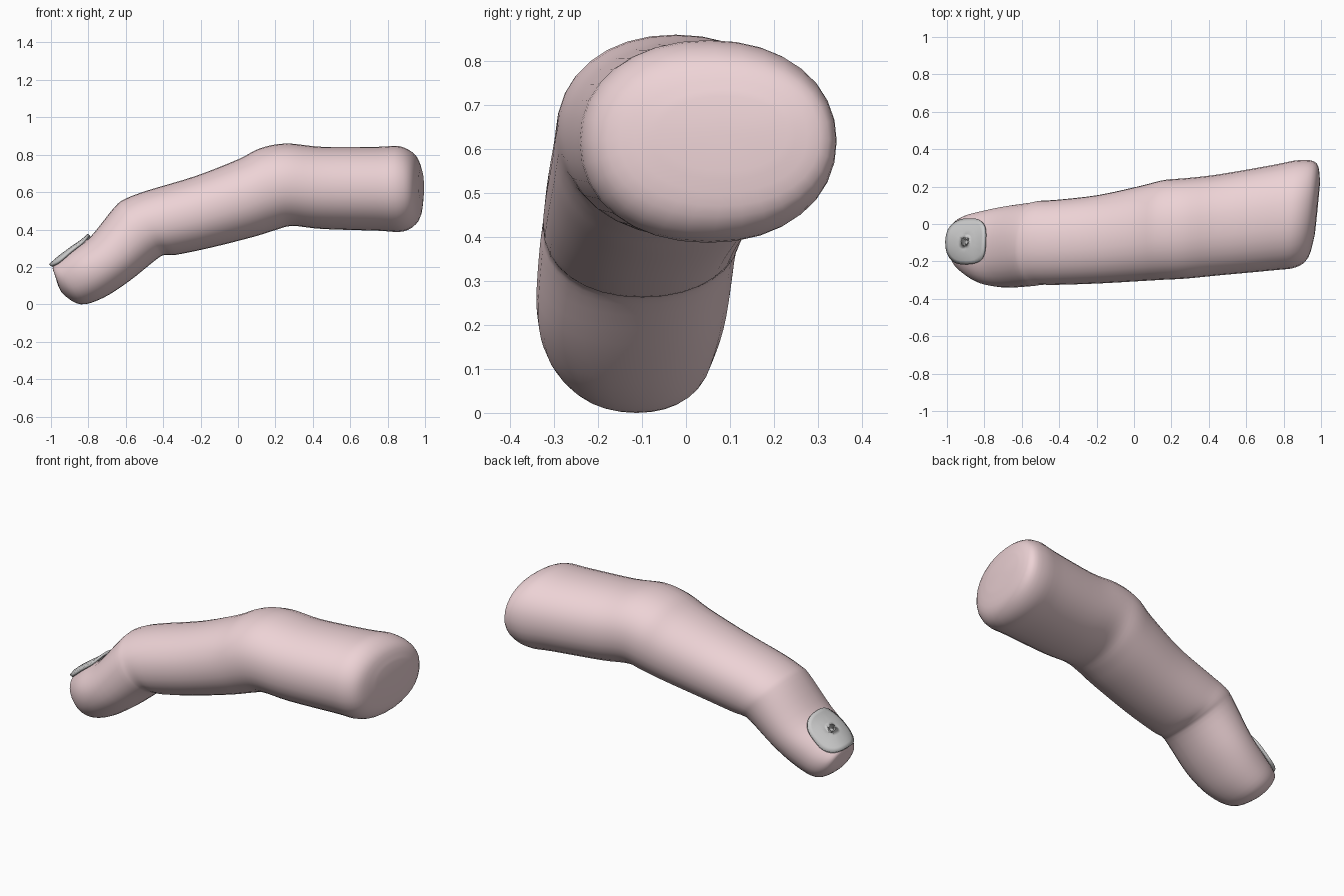
import bpy, bmesh, math
from mathutils import Vector
from mathutils.bvhtree import BVHTree

if "Cube" in bpy.data.objects:
    bpy.data.objects.remove(bpy.data.objects["Cube"])

SIDES, STEPS = 32, 4

# Cross-sections: top x, top z, bottom x, bottom z, y min, y max, slant
SECTIONS = [
    (-0.982, 0.165, -0.962, 0.10, -0.14, -0.06, 0),
    (-0.990, 0.200, -0.930, 0.05, -0.21, 0.005, 0),
    (-0.955, 0.235, -0.840, 0.00, -0.27, 0.045, 0),
    (-0.890, 0.285, -0.720, 0.035, -0.32, 0.07, 0),
    (-0.790, 0.360, -0.580, 0.125, -0.34, 0.095, 0),
    (-0.660, 0.520, -0.430, 0.245, -0.332, 0.115, 0),
    (-0.600, 0.565, -0.385, 0.264, -0.325, 0.125, 0),
    (-0.480, 0.610, -0.330, 0.265, -0.325, 0.13, 0),
    (-0.230, 0.685, -0.150, 0.302, -0.318, 0.155, 0),
    (0.000, 0.775, 0.080, 0.360, -0.305, 0.205, 0),
    (0.120, 0.835, 0.200, 0.397, -0.298, 0.235, 0),
    (0.260, 0.860, 0.290, 0.419, -0.292, 0.245, 0),
    (0.450, 0.842, 0.450, 0.403, -0.275, 0.265, 0),
    (0.740, 0.842, 0.740, 0.394, -0.248, 0.315, 0),
    (0.865, 0.845, 0.885, 0.390, -0.232, 0.342, 0.04),
    (0.945, 0.800, 0.962, 0.445, -0.180, 0.325, 0.09),
    (0.978, 0.720, 0.982, 0.550, -0.060, 0.230, 0.10),
]


def spline(p, i, t):
    """Catmull-Rom blend between section i and i + 1."""
    a, b = p[max(i - 1, 0)], p[i]
    c, d = p[i + 1], p[min(i + 2, len(p) - 1)]
    return [0.5 * (2 * q + (r - o) * t + (2 * o - 5 * q + 4 * r - s) * t * t
                   + (3 * q - o - 3 * r + s) * t ** 3)
            for o, q, r, s in zip(a, b, c, d)]


def rounded(angle, power):
    c, s = math.cos(angle), math.sin(angle)
    return (math.copysign(abs(c) ** (2 / power), c),
            math.copysign(abs(s) ** (2 / power), s))


def ring(bm, sec):
    tx, tz, bx, bz, y0, y1, slant = sec
    verts = []
    for k in range(SIDES):
        c, s = rounded(2 * math.pi * k / SIDES, 2.15)
        dy = s * (y1 - y0) / 2
        verts.append(bm.verts.new(((tx + bx) / 2 + c * (tx - bx) / 2 + slant * dy,
                                   (y0 + y1) / 2 + dy,
                                   (tz + bz) / 2 + c * (tz - bz) / 2)))
    return verts


def bridge(bm, a, b):
    n = len(a)
    for k in range(n):
        bm.faces.new((a[k], a[(k + 1) % n], b[(k + 1) % n], b[k]))


def finish(bm, name):
    bmesh.ops.recalc_face_normals(bm, faces=bm.faces)
    mesh = bpy.data.meshes.new(name)
    bm.to_mesh(mesh)
    bm.free()
    mesh.shade_smooth()
    obj = bpy.data.objects.new(name, mesh)
    bpy.context.collection.objects.link(obj)
    return obj


# Finger: smooth loft through the sections, closed at both ends
bm = bmesh.new()
rings = [ring(bm, spline(SECTIONS, i, s / STEPS))
         for i in range(len(SECTIONS) - 1) for s in range(STEPS)]
rings.append(ring(bm, SECTIONS[-1]))
for a, b in zip(rings, rings[1:]):
    bridge(bm, a, b)
for end in (rings[0], rings[-1]):
    mid = bm.verts.new(sum((v.co for v in end), Vector()) / SIDES)
    for k in range(SIDES):
        bm.faces.new((end[k], end[(k + 1) % SIDES], mid))
bmesh.ops.recalc_face_normals(bm, faces=bm.faces)
skin_surface = BVHTree.FromBMesh(bm)
finger = finish(bm, "finger")
skin = bpy.data.materials.new("skin")
skin.diffuse_color = (0.85, 0.65, 0.67, 1)
skin.use_nodes = True
skin.node_tree.nodes["Principled BSDF"].inputs["Base Color"].default_value = skin.diffuse_color
finger.data.materials.append(skin)

# Nail: rounded plate laid over the top of the fingertip
centre = Vector((-0.891, -0.095, 0.280))
along = Vector((-0.802, 0, -0.597))
normal = Vector((-0.597, 0, 0.802))
across = Vector((0, 1, 0))


def nail_point(u, v):
    base = centre + along * (u * 0.132) + across * (v * 0.117)
    height = 0.004 - 0.045 * v * v
    hit = skin_surface.ray_cast(base + normal * 0.3, -normal)[0]
    if hit is not None:
        height = max(height, (hit - base).dot(normal) + 0.007)
    return base + normal * height


bm = bmesh.new()
core = bm.verts.new(nail_point(0, 0))
previous = None
for r in range(1, 7):
    loop = []
    for k in range(SIDES):
        u, v = rounded(2 * math.pi * k / SIDES, 2.8)
        loop.append(bm.verts.new(nail_point(u * r / 6, v * r / 6)))
    if previous:
        bridge(bm, previous, loop)
    else:
        for k in range(SIDES):
            bm.faces.new((core, loop[k], loop[(k + 1) % SIDES]))
    previous = loop
bm.normal_update()
if core.normal.dot(normal) < 0:
    bmesh.ops.reverse_faces(bm, faces=bm.faces)
mesh = bpy.data.meshes.new("nail")
bm.to_mesh(mesh)
bm.free()
mesh.shade_smooth()
nail = bpy.data.objects.new("nail", mesh)
bpy.context.collection.objects.link(nail)
thickness = nail.modifiers.new("thickness", 'SOLIDIFY')
thickness.thickness = 0.015
thickness.offset = -1
